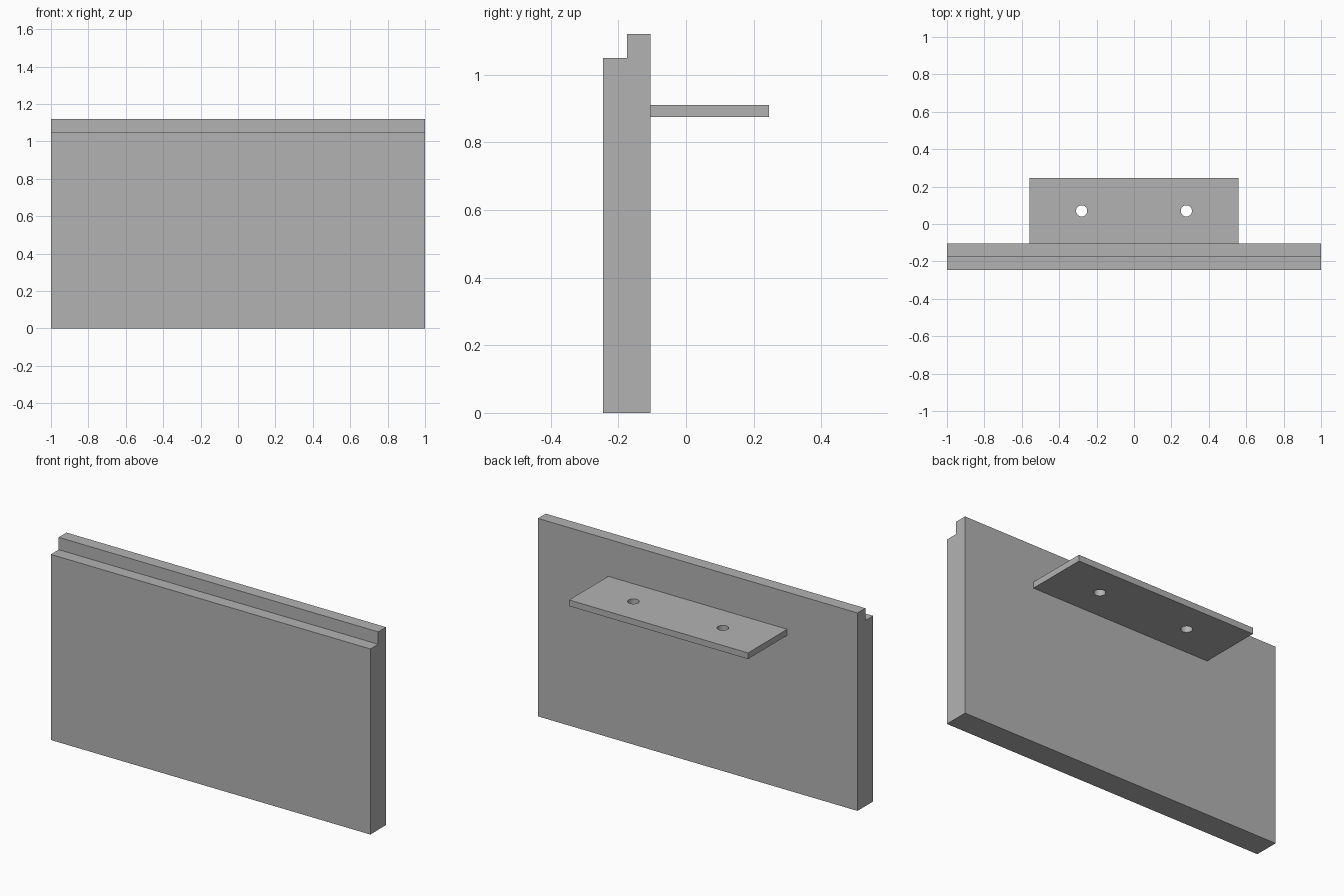
import bpy

cube = bpy.data.objects.get("Cube")
if cube:
    bpy.data.objects.remove(cube, do_unlink=True)

GREY = (0.45, 0.45, 0.45, 1.0)
grey = bpy.data.materials.new("plain_grey")
grey.use_nodes = True
grey.diffuse_color = GREY
grey.node_tree.nodes["Principled BSDF"].inputs["Base Color"].default_value = GREY

BACK = -0.105       # rear face of the panel, where the plate joins
FRONT = -0.245


def extrude_x(name, profile, half_width):
    """Extrude a closed (y, z) profile symmetrically along x."""
    n = len(profile)
    verts = [(x, y, z) for x in (-half_width, half_width) for y, z in profile]
    faces = [tuple(reversed(range(n))), tuple(range(n, 2 * n))]
    faces += [(i, (i + 1) % n, (i + 1) % n + n, i + n) for i in range(n)]
    mesh = bpy.data.meshes.new(name)
    mesh.from_pydata(verts, [], faces)
    mesh.materials.append(grey)
    obj = bpy.data.objects.new(name, mesh)
    bpy.context.collection.objects.link(obj)
    return obj


# Upright panel with a rebate along its top front edge
extrude_x("front_panel", [(FRONT, 0), (BACK, 0), (BACK, 1.12),
                          (-0.175, 1.12), (-0.175, 1.05), (FRONT, 1.05)], 1.0)

# Horizontal mounting plate behind the panel
plate = extrude_x("mounting_plate", [(BACK, 0.875), (0.245, 0.875),
                                     (0.245, 0.91), (BACK, 0.91)], 0.56)

# Two screw holes through the plate
for side in (-1, 1):
    bpy.ops.mesh.primitive_cylinder_add(vertices=32, radius=0.03, depth=0.2,
                                        location=(side * 0.28, 0.07, 0.89))
    cutter = bpy.context.object
    cutter.name = "screw_hole_cutter"
    cutter.hide_render = True
    cutter.data.materials.append(grey)
    hole = plate.modifiers.new("screw_hole", 'BOOLEAN')
    hole.operation = 'DIFFERENCE'
    hole.solver = 'EXACT'
    hole.object = cutter
    bpy.ops.object.select_all(action='DESELECT')
    plate.select_set(True)
    bpy.context.view_layer.objects.active = plate
    bpy.ops.object.modifier_apply(modifier=hole.name)
    bpy.data.objects.remove(cutter, do_unlink=True)

# Round hole walls, sharp plate edges
bpy.ops.object.shade_smooth_by_angle()
